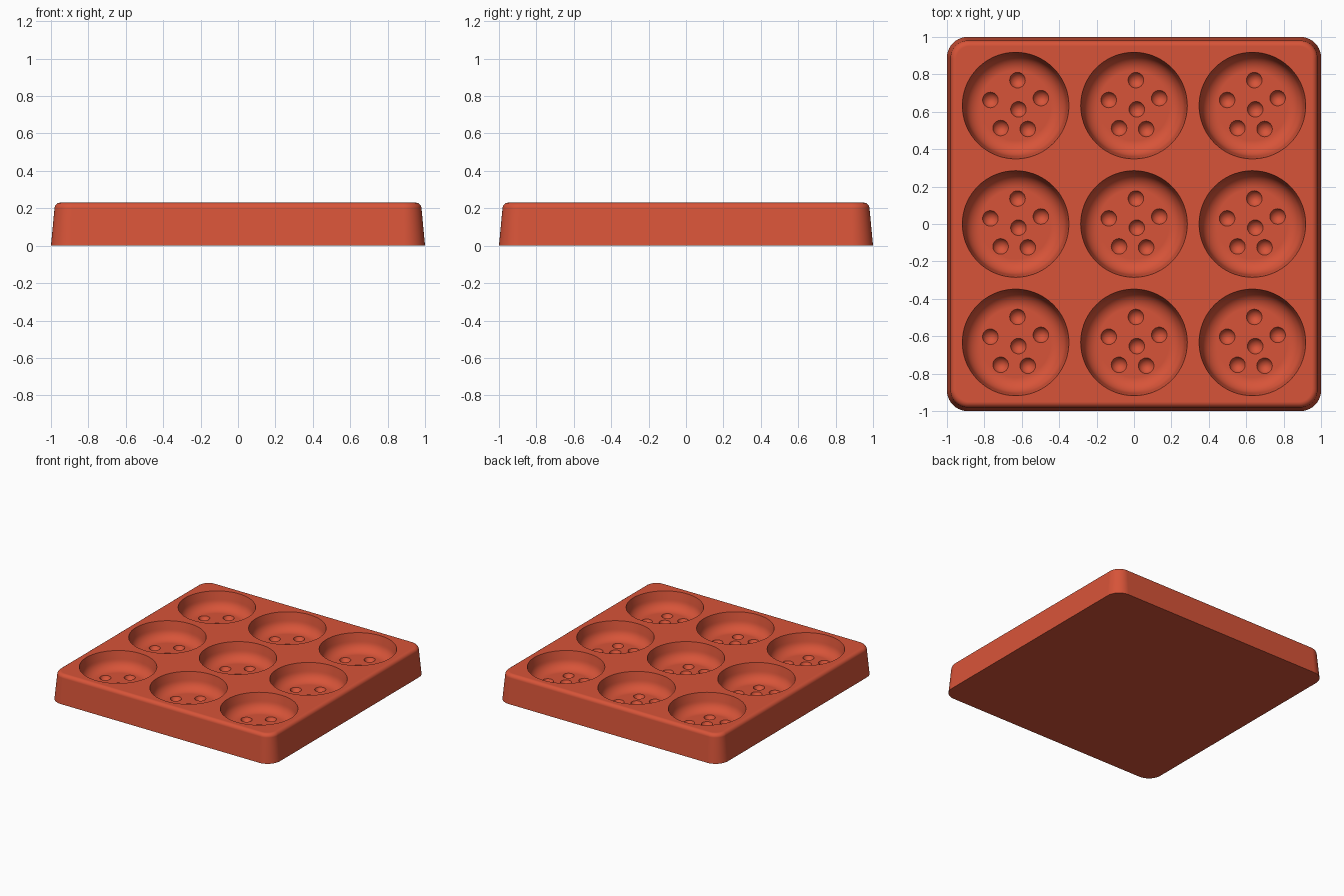
import bpy, bmesh, math
from mathutils import Matrix, Vector

HEIGHT, FLOOR = 0.23, 0.094
PITCH, WELL_R, DIMPLE_R, DIMPLE_DEPTH = 0.633, 0.285, 0.042, 0.03

cube = bpy.data.objects.get("Cube")
if cube:
    bpy.data.objects.remove(cube, do_unlink=True)

red = bpy.data.materials.new("brick red")
red.use_nodes = True
colour = (0.68, 0.088, 0.040, 1)
red.diffuse_color = colour
red.node_tree.nodes["Principled BSDF"].inputs["Base Color"].default_value = colour


def arc(cx, cz, r, start, end, steps):
    """Points on a circular arc, angles in degrees."""
    angles = [math.radians(start + (end - start) * i / steps) for i in range(steps + 1)]
    return [(cx + r * math.cos(a), cz + r * math.sin(a)) for a in angles]


def loft(bm, rings):
    """Skin closed rings and cap both ends."""
    loops = [[bm.verts.new(p) for p in ring] for ring in rings]
    n = len(loops[0])
    for low, high in zip(loops, loops[1:]):
        for i in range(n):
            j = (i + 1) % n
            bm.faces.new((low[i], low[j], high[j], high[i]))
    bm.faces.new(loops[0][::-1])
    bm.faces.new(loops[-1])


def finish(bm, name):
    bmesh.ops.recalc_face_normals(bm, faces=bm.faces)
    mesh = bpy.data.meshes.new(name)
    bm.to_mesh(mesh)
    bm.free()
    mesh.materials.append(red)
    obj = bpy.data.objects.new(name, mesh)
    bpy.context.collection.objects.link(obj)
    return obj


def rounded_square(half, radius, z, steps=10):
    points = []
    for k in range(4):
        mid = math.radians(45 + 90 * k)
        cx = math.copysign(half - radius, math.cos(mid))
        cy = math.copysign(half - radius, math.sin(mid))
        points += [(x, y, z) for x, y in arc(cx, cy, radius, 90 * k, 90 * k + 90, steps)]
    return points


def circle(cx, cy, r, z, n):
    turn = [2 * math.pi * i / n for i in range(n)]
    return [(cx + r * math.cos(a), cy + r * math.sin(a), z) for a in turn]


# Tapered tray with a rounded upper edge
bm = bmesh.new()
edge = 0.03
side = [(1.0, 0.0)] + arc(0.981 - edge, HEIGHT - edge, edge, 5, 90, 6)
loft(bm, [rounded_square(h, 0.11 - (1 - h) * 0.8, z) for h, z in side])
tray = finish(bm, "tray")

# Round wells with a filleted floor
centres = [(PITCH * i, PITCH * j) for i in (-1, 0, 1) for j in (-1, 0, 1)]
fillet = 0.085
well = arc(WELL_R - 0.012 - fillet, FLOOR + fillet, fillet, -90, -8, 9)
well += [(WELL_R, HEIGHT), (WELL_R, HEIGHT + 0.05)]
bm = bmesh.new()
for x, y in centres:
    loft(bm, [circle(x, y, r, z, 72) for r, z in well])
well_cutter = finish(bm, "well_cutter")

# Small dimples in every well floor: an uneven ring of five and one near the middle
dimples = [(0.01, 0.136), (-0.135, 0.03), (0.135, 0.04),
           (0.015, -0.02), (-0.08, -0.12), (0.065, -0.125)]
ball = (DIMPLE_R ** 2 + DIMPLE_DEPTH ** 2) / (2 * DIMPLE_DEPTH)
bm = bmesh.new()
for x, y in centres:
    for dx, dy in dimples:
        place = Matrix.Translation(Vector((x + dx, y + dy, FLOOR - DIMPLE_DEPTH + ball)))
        bmesh.ops.create_uvsphere(bm, u_segments=24, v_segments=16, radius=ball, matrix=place)
dimple_cutter = finish(bm, "dimple_cutter")

# Cut the recesses, then drop the cutters
bpy.ops.object.select_all(action="DESELECT")
bpy.context.view_layer.objects.active = tray
tray.select_set(True)
for cutter in (well_cutter, dimple_cutter):
    cutter.hide_render = True
    mod = tray.modifiers.new(cutter.name, "BOOLEAN")
    mod.operation, mod.solver, mod.object = "DIFFERENCE", "EXACT", cutter
    bpy.ops.object.modifier_apply(modifier=mod.name)
    bpy.data.objects.remove(cutter, do_unlink=True)

# Smooth shading with crisp rims and flat broad faces
bpy.ops.object.shade_smooth_by_angle(angle=math.radians(32))
weighted = tray.modifiers.new("even_normals", "WEIGHTED_NORMAL")
weighted.keep_sharp = True
